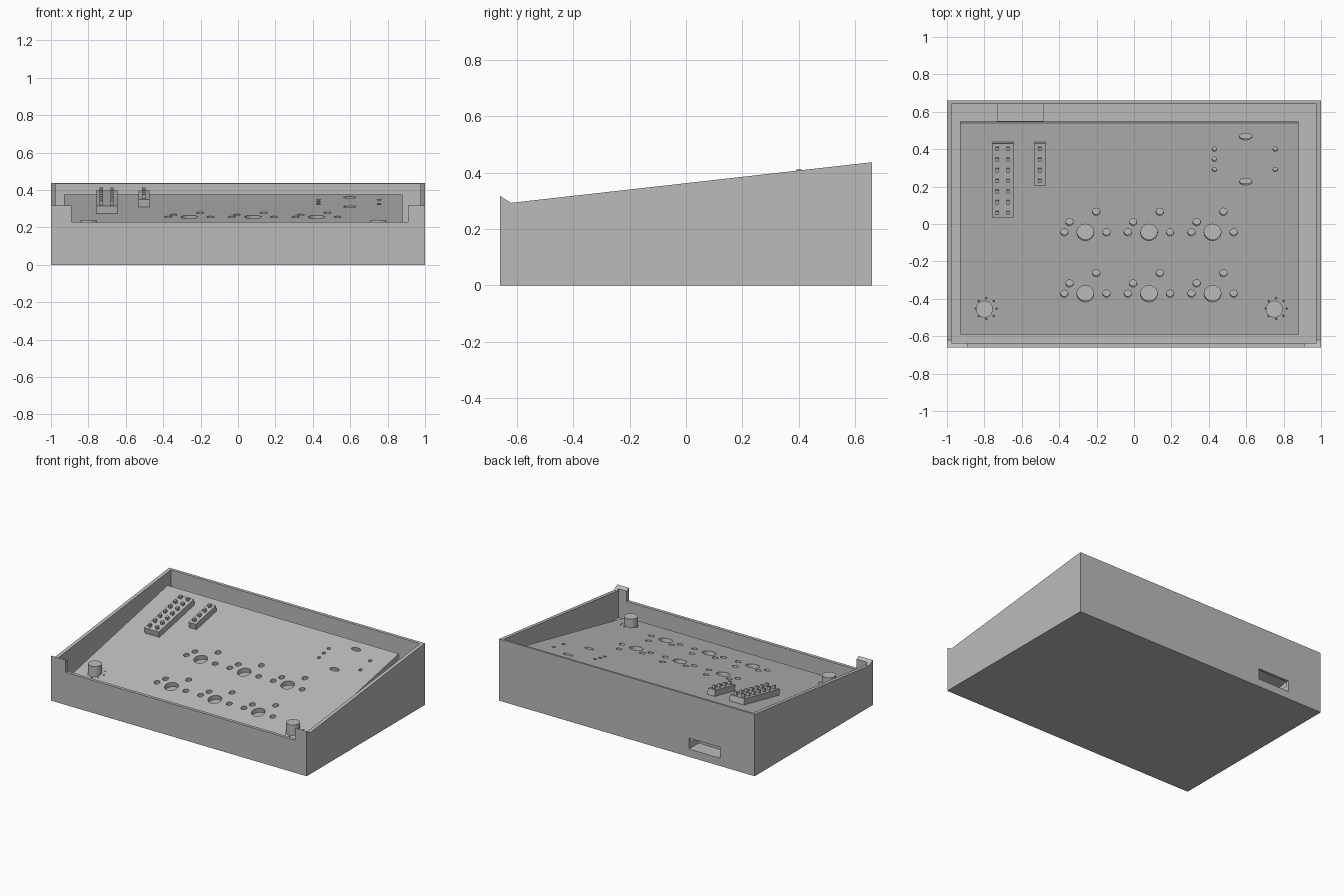
import bpy, bmesh, math
from mathutils import Matrix, Vector

cube = bpy.data.objects.get("Cube")
if cube:
    bpy.data.objects.remove(cube, do_unlink=True)

grey = bpy.data.materials.new("plain_grey")
grey.use_nodes = True
colour = (0.5, 0.5, 0.5, 1)
grey.diffuse_color = colour
grey.node_tree.nodes["Principled BSDF"].inputs["Base Color"].default_value = colour

SLOPE = 0.205
TILT = Matrix.Rotation(math.atan(SLOPE), 4, 'X')
BOARD_T = 0.034
FLOOR = 0.1


def on_board(x, y, lift=0.0):
    """Frame on the sloping board's top surface, raised along its normal."""
    return Matrix.Translation((x, y, 0.265 + SLOPE * y)) @ TILT @ Matrix.Translation((0, 0, lift))


def add_box(bm, size, matrix):
    bmesh.ops.create_cube(bm, size=1, matrix=matrix @ Matrix.Diagonal((*size, 1)))


def add_span(bm, lo, hi):
    lo, hi = Vector(lo), Vector(hi)
    add_box(bm, hi - lo, Matrix.Translation((lo + hi) / 2))


def add_cyl(bm, rx, ry, depth, matrix, sides=24):
    bmesh.ops.create_cone(bm, cap_ends=True, segments=sides, radius1=1, radius2=1, depth=depth,
                          matrix=matrix @ Matrix.Diagonal((rx, ry, 1, 1)))


def finish(bm, name):
    bmesh.ops.recalc_face_normals(bm, faces=bm.faces[:])
    mesh = bpy.data.meshes.new(name)
    bm.to_mesh(mesh)
    bm.free()
    mesh.materials.append(grey)
    obj = bpy.data.objects.new(name, mesh)
    bpy.context.collection.objects.link(obj)
    return obj


def cut(obj, cutter_bm):
    cutter = finish(cutter_bm, obj.name + "_cutter")
    cutter.hide_render = True
    mod = obj.modifiers.new("cut", 'BOOLEAN')
    mod.operation = 'DIFFERENCE'
    mod.solver = 'EXACT'
    mod.object = cutter
    bpy.context.view_layer.update()
    graph = bpy.context.evaluated_depsgraph_get()
    mesh = bpy.data.meshes.new_from_object(obj.evaluated_get(graph))
    obj.modifiers.clear()
    obj.data = mesh
    bpy.data.objects.remove(cutter, do_unlink=True)


def smooth(obj):
    for o in bpy.context.selected_objects:
        o.select_set(False)
    obj.select_set(True)
    bpy.context.view_layer.objects.active = obj
    bpy.ops.object.shade_smooth_by_angle(angle=math.radians(30))


# Wedge-shaped case, extruded from its side profile
bm = bmesh.new()
profile = [(-0.66, 0), (0.66, 0), (0.66, 0.437), (-0.62, 0.293), (-0.66, 0.318)]
face = bm.faces.new([bm.verts.new((-1, y, z)) for y, z in profile])
ext = bmesh.ops.extrude_face_region(bm, geom=[face])
bmesh.ops.translate(bm, vec=(2, 0, 0), verts=[v for v in ext["geom"] if isinstance(v, bmesh.types.BMVert)])
case = finish(bm, "case")

# Hollow, low front wall between the corner tabs, rear cable slot
for lo, hi in (((-0.975, -0.637, FLOOR), (0.975, 0.642, 1)),
               ((-0.89, -0.8, 0.23), (0.91, -0.6, 1)),
               ((-0.73, 0.55, 0.055), (-0.485, 0.8, 0.132))):
    bm = bmesh.new()
    add_span(bm, lo, hi)
    cut(case, bm)

# Sloping circuit board
bm = bmesh.new()
add_box(bm, (1.81, 1.132 * math.hypot(1, SLOPE), BOARD_T), on_board(-0.025, -0.025, -BOARD_T / 2))
board = finish(bm, "circuit_board")

# Switch, knob and mounting holes through the board
bm = bmesh.new()


def hole(x, y, rx, ry=None, sides=24):
    add_cyl(bm, rx, ry or rx, 0.2, on_board(x, y), sides)


for y in (-0.045, -0.373):
    for x in (-0.26, 0.08, 0.42):
        hole(x, y, 0.045)
        for dx, dy in ((-0.113, 0), (0.113, 0), (-0.085, 0.055), (0.058, 0.11)):
            hole(x + dx, y + dy, 0.02, sides=16)
for y in (0.467, 0.226):
    hole(0.597, y, 0.034, 0.018)
for x, y in ((0.43, 0.4), (0.43, 0.346), (0.43, 0.291), (0.755, 0.4), (0.755, 0.291)):
    hole(x, y, 0.012, sides=16)
for cx in (-0.79, 0.76):
    for i in range(8):
        a = i * math.pi / 4
        hole(cx + 0.056 * math.cos(a), -0.452 + 0.056 * math.sin(a), 0.005, sides=8)
cut(board, bm)
smooth(board)

# Posts rising from the floor through the board
for name, x in (("right_post", -0.8), ("left_post", 0.75)):
    bm = bmesh.new()
    height = 0.238 - FLOOR + 0.01
    add_cyl(bm, 0.045, 0.045, height, Matrix.Translation((x, -0.455, 0.238 - height / 2)), 32)
    smooth(finish(bm, name))


# Pin headers: a block under each row with square pins standing out
def header(name, columns, rows):
    pitch, top, body = 0.057, 0.412, 0.042
    bm = bmesh.new()
    mid_x = sum(columns) / len(columns)
    mid_y = top - pitch * (rows - 1) / 2
    add_box(bm, (pitch * len(columns), pitch * rows * 1.01, body), on_board(mid_x, mid_y, body / 2))
    for x in columns:
        for i in range(rows):
            add_box(bm, (0.018, 0.018, 0.03), on_board(x, top - i * pitch, body + 0.007))
    finish(bm, name)


header("double_pin_header", (-0.731, -0.674), 7)
header("single_pin_header", (-0.503,), 4)
